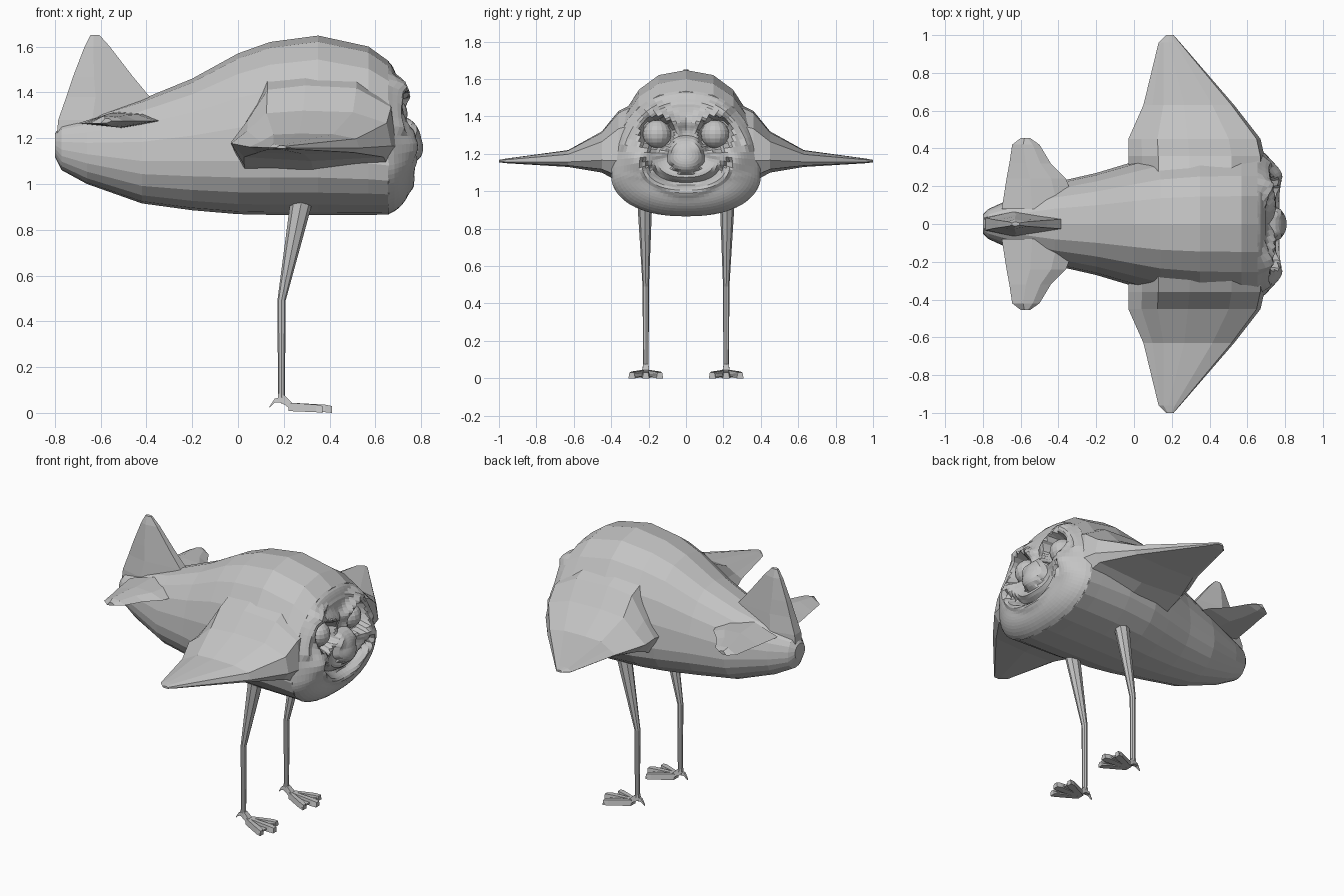
import bpy, bmesh, math
from math import sin, cos, pi, exp, sqrt

if "Cube" in bpy.data.objects:
    bpy.data.objects.remove(bpy.data.objects["Cube"])

grey = bpy.data.materials.new("light grey")
grey.diffuse_color = (0.55, 0.55, 0.55, 1)
grey.use_nodes = True
grey.node_tree.nodes["Principled BSDF"].inputs["Base Color"].default_value = grey.diffuse_color


def make(name, verts, faces):
    me = bpy.data.meshes.new(name)
    me.from_pydata(verts, [], faces)
    bm = bmesh.new()
    bm.from_mesh(me)
    bmesh.ops.recalc_face_normals(bm, faces=bm.faces)
    bm.to_mesh(me)
    bm.free()
    me.materials.append(grey)
    ob = bpy.data.objects.new(name, me)
    bpy.context.collection.objects.link(ob)
    return ob


def loft(name, rings, caps=(True, True)):
    n = len(rings[0])
    verts = [v for r in rings for v in r]
    faces = [(i * n + j, i * n + (j + 1) % n, (i + 1) * n + (j + 1) % n, (i + 1) * n + j)
             for i in range(len(rings) - 1) for j in range(n)]
    if caps[0]:
        faces.append(tuple(range(n)))
    if caps[1]:
        faces.append(tuple(range((len(rings) - 1) * n, len(rings) * n)))
    return make(name, verts, faces)


def section(a, zb, zt, w, zw):
    """Point of the egg-shaped body cross-section at angle a."""
    c, s = cos(a), sin(a)
    y = math.copysign(abs(c) ** 0.85, c) * w
    return y, zw + s * ((zt - zw) if s > 0 else (zw - zb))


# Body: x, bottom, top, half width, height of widest point
stations = [(-.80, 1.12, 1.22, .05, 1.17), (-.77, 1.06, 1.26, .08, 1.15),
            (-.66, 1.0, 1.29, .13, 1.13), (-.42, .915, 1.37, .22, 1.10),
            (-.2, .885, 1.46, .27, 1.1), (0, .868, 1.57, .33, 1.1),
            (.14, .865, 1.62, .37, 1.1), (.35, .865, 1.648, .395, 1.1),
            (.57, .865, 1.60, .40, 1.09), (.66, .866, 1.535, .40, 1.08)]
N = 20
loft("body", [[(x, *section(2 * pi * j / N, *p)) for j in range(N)] for x, *p in stations])


# Face: relief over the front section, with nose, cheeks, sockets, brows, smile
def g(d, w):
    return exp(-(d / w) ** 2)


def seg_dist(y, z, a, b):
    dy, dz = b[0] - a[0], b[1] - a[1]
    k = max(0, min(1, ((y - a[0]) * dy + (z - a[1]) * dz) / (dy * dy + dz * dz)))
    return math.hypot(y - a[0] - k * dy, z - a[1] - k * dz)


def relief(y, z, t):
    u = abs(y)
    if z < 1.08:
        base = .10
    elif z < 1.2:
        base = .10 - .04 * (z - 1.08) / .12
    else:
        base = max(.045, .06 - .1 * (z - 1.2))
    h = base * (1 - t ** 6)
    fade = 1 - t ** 8
    # cheeks and brows
    h += .065 * exp(-((u - .26) / .09) ** 2 - ((z - 1.18) / .075) ** 2) * fade
    h += .03 * g(seg_dist(u, z, (.03, 1.365), (.22, 1.44)), .03)
    # eye sockets with lids
    d = math.hypot(u - .155, z - 1.305)
    h += .02 * g(d - .105, .022) - (.05 if d < .085 else 0)
    # side rim
    if 1.22 < z < 1.47:
        h += .025 * g(t - .88, .06)
    # smiling mouth with lower lip
    m = z - (1.04 + 2.1 * u * u)
    if u < .235:
        h += -.045 * g(m, .02) + .015 * g(m + .05, .022)
    # nose
    d = math.hypot(y, (z - 1.195) * .95)
    nose = .08 * sqrt(max(0, 1 - (d / .095) ** 2))
    return .66 + h + nose


A, R, ZC = 64, 24, 1.2
rim = [section(2 * pi * j / A, *stations[-1][1:]) for j in range(A)]
rings = []
for i in range(R + 1):
    t = max(.02, 1 - i / R)
    ring = []
    for y0, z0 in rim:
        y, z = y0 * t, ZC + (z0 - ZC) * t
        ring.append((relief(y, z, t) if i else .655, y, z))
    rings.append(ring)
loft("face", rings, (False, True))


def tube(name, pts, radii, n=8):
    """Horizontal-section tube through points, radii are (x, y)."""
    return loft(name, [[(p[0] + r[0] * cos(2 * pi * j / n), p[1] + r[1] * sin(2 * pi * j / n), p[2])
                        for j in range(n)] for p, r in zip(pts, radii)])


def bar(name, stops):
    """Four-sided bar along x: x, y, half width, bottom, top."""
    return loft(name, [[(x, y - w, b), (x, y + w, b), (x, y + w * .7, t), (x, y - w * .7, t)]
                       for x, y, w, b, t in stops])


# Wing: span, rear x, front x, bottom, top
wing = [(.26, -.03, .69, 1.0, 1.48), (.36, -.03, .69, 1.05, 1.43),
        (.45, -.03, .67, 1.1, 1.32), (.63, .05, .53, 1.13, 1.22),
        (.96, .13, .245, 1.15, 1.175), (1.0, .17, .21, 1.155, 1.168)]
airfoil = [(0, .35), (.1, .6), (.22, .95), (.45, 1), (.76, .97), (.97, .75), (1, .3), (.95, .08),
           (.5, 0), (.08, .08)]
# Tail plane: span, rear x, front x, half thickness
tail = [(.08, -.70, -.30, .04), (.24, -.675, -.36, .035), (.32, -.66, -.44, .03),
        (.42, -.645, -.50, .022), (.455, -.60, -.55, .012)]

for s, side in ((1, "left"), (-1, "right")):
    loft(side + "_wing", [[(a + (b - a) * u, s * y, zb + (zt - zb) * v) for u, v in airfoil]
                          for y, a, b, zb, zt in wing])
    loft(side + "_tailplane", [[(a, s * y, 1.265), (a + (b - a) * .4, s * y, 1.275 + h),
                                (a + (b - a) * .75, s * y, 1.275 + h * .8), (b, s * y, 1.275),
                                (a + (b - a) * .5, s * y, 1.275 - h * .8)]
                               for y, a, b, h in tail])
    # Eyeball
    bpy.ops.mesh.primitive_uv_sphere_add(segments=16, ring_count=10, radius=.076,
                                         location=(.665, s * .155, 1.305))
    eye = bpy.context.object
    eye.name = side + "_eye"
    eye.data.materials.append(grey)
    # Leg
    ly = s * .215
    tube(side + "_leg", [(.28, s * .22, .95), (.275, s * .22, .91), (.19, ly, .49),
                         (.19, ly, .07), (.205, ly, .04)],
         [(.05, .04), (.048, .038), (.018, .017), (.015, .015), (.016, .016)])
    # Foot: ankle, webbed toes and hind claw
    bar(side + "_ankle", [(.175, ly, .014, .05, .085), (.205, ly, .02, .035, .075),
                          (.24, ly, .026, .008, .04)])
    for k in (-1, 0, 1):
        tip = .41 if k == 0 else .37
        bar(side + "_toe", [(.22, ly + k * .01, .014, .008, .045),
                            (tip - .03, ly + k * .062, .024, .003, .036),
                            (tip, ly + k * .075, .018, 0, .03)])
    bar(side + "_web", [(.22, ly, .02, .008, .025), (.365, ly, .092, .012, .022)])
    bar(side + "_hind_claw", [(.195, ly, .014, .045, .07), (.16, ly, .011, .045, .062),
                              (.138, ly, .004, .022, .028)])

# Tail fin: height, rear x, front x, half thickness
fin = [(1.18, -.795, -.34, .07), (1.28, -.785, -.36, .065), (1.38, -.75, -.385, .05),
       (1.47, -.72, -.46, .04), (1.60, -.67, -.56, .025), (1.65, -.645, -.605, .012)]
loft("tail_fin", [[(a, -w * .5, z), (a + (b - a) * .35, -w, z), (b, -w * .5, z),
                   (b, w * .5, z), (a + (b - a) * .35, w, z), (a, w * .5, z)]
                  for z, a, b, w in fin])
